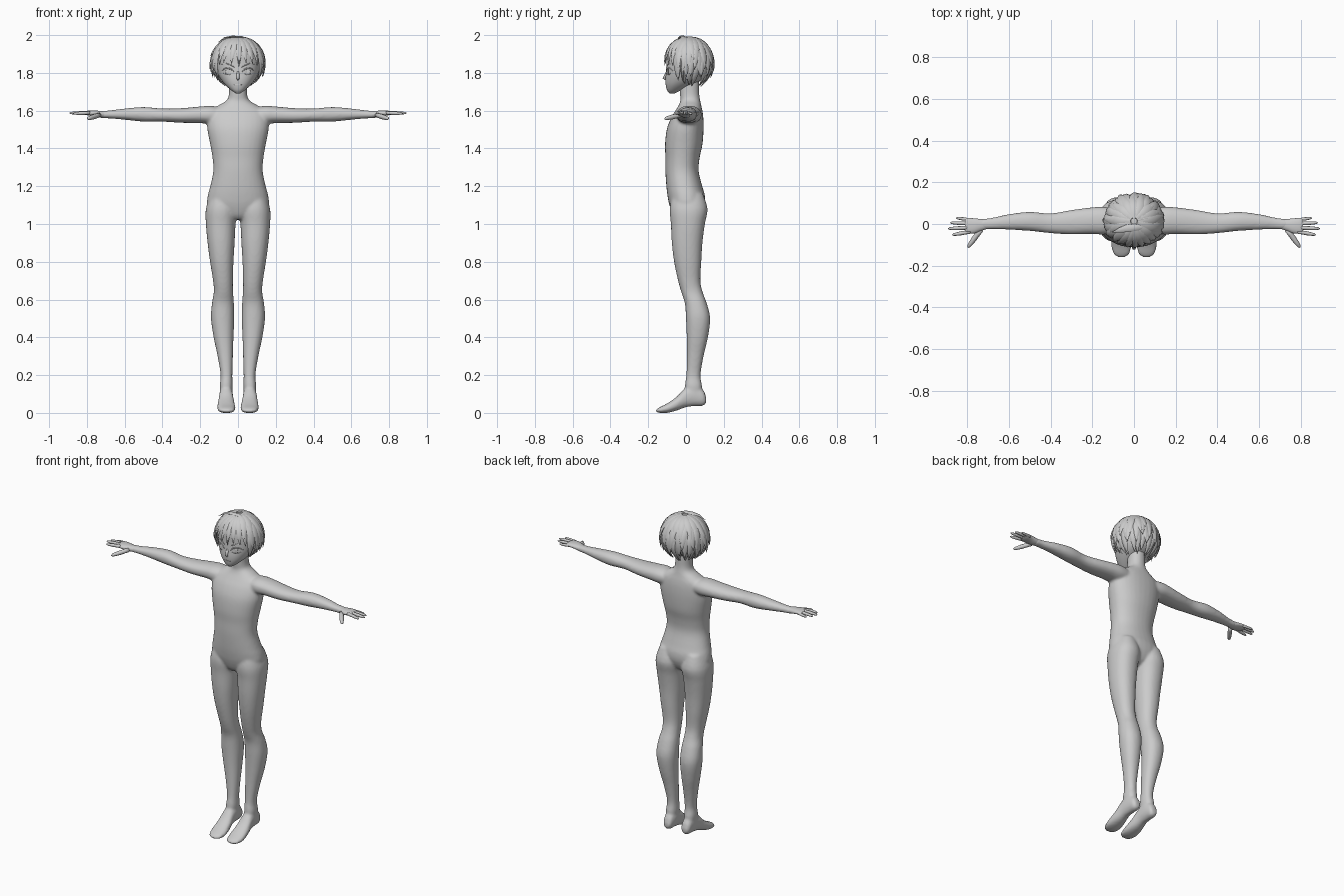
import bpy, bmesh, math, random
from mathutils import Vector
from mathutils.bvhtree import BVHTree

random.seed(4)


def spline(p, t):
    """Catmull-Rom through tuples p, t in 0..len-1"""
    i = min(int(t), len(p) - 2)
    f = t - i
    q = [p[max(i - 1, 0)], p[i], p[i + 1], p[min(i + 2, len(p) - 1)]]
    return [0.5 * (2 * b + (c - a) * f + (2 * a - 5 * b + 4 * c - d) * f * f + (3 * b - a - 3 * c + d) * f ** 3)
            for a, b, c, d in zip(*q)]


def skin(bm, loops):
    rows = [[bm.verts.new(c) for c in lp] for lp in loops]
    n = len(rows[0])
    for r, s in zip(rows, rows[1:]):
        for k in range(n):
            bm.faces.new((r[k], r[(k + 1) % n], s[(k + 1) % n], s[k]))
    bm.faces.new(rows[0][::-1])
    bm.faces.new(rows[-1])


def loft(bm, axis, rings, sx=1, e=2.2, n=32, sub=4):
    """rings: (position along axis, a min, a max, b min, b max)"""
    loops = []
    for j in range((len(rings) - 1) * sub + 1):
        t, a0, a1, b0, b1 = spline(rings, j / sub)
        lp = []
        for k in range(n):
            g = 2 * math.pi * k / n
            c, s = math.cos(g), math.sin(g)
            a = (a0 + a1) / 2 + (a1 - a0) / 2 * math.copysign(abs(c) ** (2 / e), c)
            b = (b0 + b1) / 2 + (b1 - b0) / 2 * math.copysign(abs(s) ** (2 / e), s)
            x, y, z = {'z': (a, b, t), 'x': (t, a, b), 'y': (a, t, b)}[axis]
            lp.append((x * sx, y, z))
        loops.append(lp)
    skin(bm, loops)


def sweep(bm, pts, normals, widths, thicks, n=8):
    """tube with elliptical section along pts"""
    pts = [Vector(p) for p in pts]
    loops = []
    for i, p in enumerate(pts):
        tan = (pts[min(i + 1, len(pts) - 1)] - pts[max(i - 1, 0)]).normalized()
        side = tan.cross(normals[i]).normalized()
        nor = side.cross(tan)
        loops.append([p + side * widths[i] * math.cos(2 * math.pi * k / n) + nor * thicks[i] * math.sin(2 * math.pi * k / n)
                      for k in range(n)])
    skin(bm, loops)


def finish(bm, name, angle=None):
    bmesh.ops.recalc_face_normals(bm, faces=bm.faces[:])
    me = bpy.data.meshes.new(name)
    bm.to_mesh(me)
    bm.free()
    ob = bpy.data.objects.new(name, me)
    bpy.context.collection.objects.link(ob)
    for p in me.polygons:
        p.use_smooth = True
    if angle:
        bpy.context.view_layer.objects.active = ob
        ob.select_set(True)
        bpy.ops.object.shade_smooth_by_angle(angle=math.radians(angle))
        ob.select_set(False)
    return ob


# body: torso, arms, legs and feet fused by a remesh
torso = [(1.025, .035, -.05, .04), (1.05, .10, -.07, .075), (1.10, .16, -.088, .098), (1.15, .16, -.098, .10),
         (1.20, .147, -.104, .086), (1.28, .131, -.109, .067), (1.35, .135, -.109, .072), (1.42, .147, -.111, .087),
         (1.50, .162, -.102, .093), (1.56, .163, -.08, .092), (1.60, .148, -.056, .087), (1.63, .10, -.038, .08),
         (1.655, .06, -.03, .075), (1.69, .048, -.032, .07), (1.77, .048, -.035, .07)]
leg = [(1.16, .03, .145, -.07, .09), (1.08, .006, .17, -.086, .114), (1.0, .013, .17, -.08, .1),
       (.9, .018, .161, -.075, .087), (.8, .024, .148, -.063, .081), (.7, .027, .132, -.042, .076),
       (.64, .026, .128, -.025, .088), (.58, .022, .138, -.006, .11), (.5, .02, .143, 0, .128), (.4, .024, .129, .004, .116),
       (.3, .027, .108, .005, .093), (.2, .03, .092, .002, .077), (.14, .029, .097, -.006, .085), (.07, .035, .09, 0, .08)]
foot = [(.107, .045, .078, .055, .08), (.092, .034, .09, .038, .12), (.05, .028, .096, .036, .15), (0, .026, .1, .03, .135),
        (-.05, .018, .107, .012, .085), (-.1, .013, .11, .0, .05), (-.14, .02, .1, 0, .03), (-.159, .04, .08, .004, .018)]
arm = [(.06, -.03, .07, 1.54, 1.61), (.14, -.05, .082, 1.53, 1.625), (.2, -.048, .08, 1.534, 1.622),
       (.3, -.05, .067, 1.536, 1.613), (.4, -.044, .051, 1.542, 1.611), (.5, -.033, .058, 1.542, 1.619),
       (.6, -.027, .047, 1.552, 1.611), (.68, -.025, .03, 1.559, 1.601), (.735, -.028, .024, 1.561, 1.599)]
bm = bmesh.new()
loft(bm, 'z', [(z, -w, w, f, b) for z, w, f, b in torso])
for s in (-1, 1):
    loft(bm, 'z', leg, s)
    loft(bm, 'y', foot, s)
    loft(bm, 'x', arm, s)
body = finish(bm, "body")
m = body.modifiers.new("fuse", 'REMESH')
m.mode, m.voxel_size, m.use_smooth_shade = 'VOXEL', .0075, True
m = body.modifiers.new("soften", 'SMOOTH')
m.factor, m.iterations = .5, 6

# hands with fingers and thumb
bm = bmesh.new()
loft(bm, 'x', [(.70, -.022, .022, 1.564, 1.596), (.735, -.034, .024, 1.564, 1.599), (.765, -.045, .027, 1.57, 1.601),
               (.795, -.046, .029, 1.575, 1.6), (.81, -.04, .025, 1.58, 1.596)], n=20)
up = Vector((0, 0, 1))
digits = [((.785, -.037, 1.588), (.872, -.052, 1.585), .0095), ((.79, -.018, 1.59), (.892, -.022, 1.587), .0095),
          ((.79, .002, 1.589), (.882, .006, 1.586), .009), ((.785, .02, 1.586), (.853, .029, 1.582), .008),
          ((.735, -.028, 1.577), (.797, -.113, 1.557), .013)]
for a, b, r in digits:
    a, b = Vector(a), Vector(b)
    prof = [(0, 1), (.25, .95), (.5, 1), (.75, .85), (.92, .65), (1, .2)]
    sweep(bm, [a.lerp(b, t) for t, _ in prof], [up] * 6, [r * k for _, k in prof], [r * k for _, k in prof], 10)
hand = finish(bm, "hands")
hand.modifiers.new("mirror", 'MIRROR')

# head with narrow chin and small nose
head = [(1.692, .012, -.088, -.06), (1.708, .036, -.1, -.025), (1.735, .066, -.107, .03), (1.765, .09, -.109, .085),
        (1.80, .108, -.106, .115), (1.85, .117, -.103, .128), (1.90, .114, -.1, .124), (1.94, .095, -.082, .105),
        (1.97, .055, -.045, .065)]
bm = bmesh.new()
loft(bm, 'z', [(z, -w, w, f, b) for z, w, f, b in head], n=40)
face = BVHTree.FromBMesh(bm)
sweep(bm, [(0, -.098, 1.815), (0, -.107, 1.79), (0, -.117, 1.772), (0, -.104, 1.762)], [Vector((0, -1, 0))] * 4,
      [.006, .008, .009, .004], [.004, .007, .007, .004])
finish(bm, "head")


def on_face(x, z):
    return face.ray_cast(Vector((x, -1, z)), Vector((0, 1, 0)))[0]


def stroke(bm, pts, w, d=.0025):
    n = len(pts)
    prof = [.25 + .75 * math.sin(math.pi * i / (n - 1)) for i in range(n)]
    sweep(bm, [on_face(*p) for p in pts], [Vector((0, -1, 0))] * n, [w * k for k in prof], [d * k + .001 for k in prof])


# eyes, lashes, brows, mouth
for name, w, rows in (("eyelashes", .0045, [(.022, 1.806), (.035, 1.82), (.052, 1.825), (.07, 1.823), (.086, 1.811)]),
                      ("lower_eyelids", .002, [(.032, 1.796), (.045, 1.79), (.06, 1.79), (.078, 1.8)]),
                      ("eyebrows", .003, [(.016, 1.828), (.035, 1.84), (.06, 1.849), (.088, 1.846)])):
    bm = bmesh.new()
    for s in (-1, 1):
        stroke(bm, [(x * s, z) for x, z in rows], w)
    finish(bm, name)
bm = bmesh.new()
for s in (-1, 1):
    p = on_face(.053 * s, 1.806)
    sweep(bm, [p + Vector((0, 0, dz)) for dz in (-.016, -.008, 0, .008, .016)], [Vector((0, -1, 0))] * 5,
          [.003, .012, .014, .012, .003], [.001, .002, .002, .002, .001], 12)
finish(bm, "eyes")
bm = bmesh.new()
stroke(bm, [(x, 1.737) for x in (-.02, -.01, 0, .01, .02)], .0015, .0015)
finish(bm, "mouth")
# ears
bm = bmesh.new()
for s in (-1, 1):
    loft(bm, 'z', [(1.765, .098, .106, .0, .012), (1.785, .1, .118, -.008, .022), (1.815, .102, .127, -.008, .032),
                   (1.835, .106, .122, .002, .024)], s, n=16)
finish(bm, "ears")


# hair on an ellipsoid scalp: azimuth 0 is the front, polar angle starts at the crown
def scalp(az, pol, off=0):
    n = Vector((math.sin(pol) * math.sin(az), -math.sin(pol) * math.cos(az), math.cos(pol)))
    return Vector((n.x * (.131 + off), .014 + n.y * (.121 + off), 1.86 + n.z * (.126 + off))), n


def lock(bm, az0, az1, p0, p1, w, off=.004, flare=.012):
    n = 8
    pts, nors, ws, ts = [], [], [], []
    for i in range(n):
        t = i / (n - 1)
        p, nor = scalp(math.radians(az0 + (az1 - az0) * t), p0 + (p1 - p0) * t, off + flare * t ** 2.5)
        k = max(.03, min(1, .45 + 1.6 * t) * (1 - t ** 2.6))
        pts.append(p)
        nors.append(nor)
        ws.append(w * k)
        ts.append(.009 * k + .0005)
    sweep(bm, pts, nors, ws, ts, 6)


# hair cap, left open over the face
bm = bmesh.new()
bmesh.ops.create_uvsphere(bm, u_segments=40, v_segments=24, radius=1)
cut = [v for v in bm.verts if v.co.z < -.7 or (v.co.y < -.15 and v.co.z < .3) or (v.co.y < .2 and v.co.z < -.35)]
bmesh.ops.delete(bm, geom=cut, context='VERTS')
for v in bm.verts:
    v.co = Vector((v.co.x * .131, .014 + v.co.y * .121, 1.86 + v.co.z * .126))
finish(bm, "hair_cap")

# layered back and side locks
bm = bmesh.new()
for count, p0, p1, w, flare, lo, hi in ((13, .12, 1.45, .028, .010, 50, 310), (15, .6, 1.85, .026, .018, 60, 300),
                                        (15, 1.0, 2.2, .025, .022, 62, 298), (13, 1.4, 2.6, .022, .014, 80, 280)):
    for i in range(count):
        az = lo + (hi - lo) * i / (count - 1)
        lock(bm, az, az + random.uniform(-9, 9), p0, p1 + random.uniform(-.1, .1), w, .003, flare + random.uniform(-.004, .006))
finish(bm, "back_hair_locks", 40)

# fringe, side strands and crown tuft
bm = bmesh.new()
for az0, az1, p1, w in ((-58, -62, 1.85, .026), (-40, -46, 1.72, .026), (-22, -34, 1.62, .025), (-8, -15, 1.68, .022),
                        (4, 2, 1.78, .02), (14, 18, 1.62, .024), (28, 34, 1.66, .026), (44, 48, 1.75, .026), (58, 63, 1.88, .026)):
    lock(bm, az0, az1, .15, p1, w, .003, .004)
for s in (-1, 1):
    lock(bm, 74 * s, 60 * s, .8, 2.3, .019, .004, .012)
    lock(bm, 80 * s, 72 * s, .9, 2.45, .016, .004, .016)
sweep(bm, [(.06, -.01, 1.972), (.02, -.015, 1.99), (-.03, -.02, 1.992), (-.07, -.03, 1.986), (-.105, -.04, 1.962)],
      [up] * 5, [.005, .016, .018, .012, .001], [.003, .006, .006, .004, .001], 6)
finish(bm, "front_hair_locks", 40)
